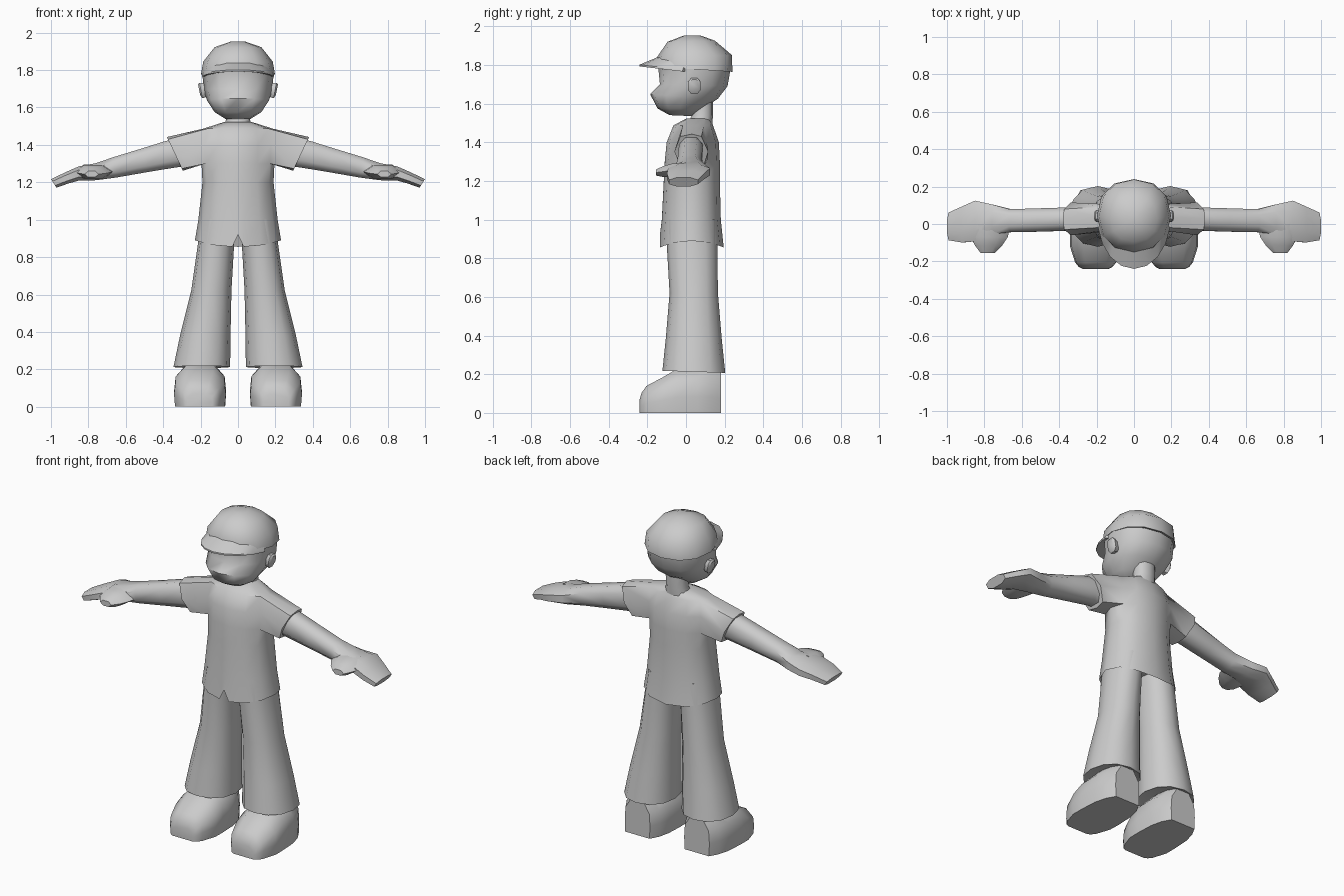
import bpy, bmesh, math

if "Cube" in bpy.data.objects:
    bpy.data.objects.remove(bpy.data.objects["Cube"])

grey = bpy.data.materials.new("plain_grey")
grey.diffuse_color = (0.6, 0.6, 0.6, 1)
grey.use_nodes = True
grey.node_tree.nodes["Principled BSDF"].inputs["Base Color"].default_value = grey.diffuse_color


def finish(name, bm, mirror=False, angle=45):
    bmesh.ops.recalc_face_normals(bm, faces=bm.faces)
    me = bpy.data.meshes.new(name)
    bm.to_mesh(me)
    bm.free()
    me.materials.append(grey)
    ob = bpy.data.objects.new(name, me)
    bpy.context.collection.objects.link(ob)
    bpy.ops.object.select_all(action='DESELECT')
    ob.select_set(True)
    bpy.context.view_layer.objects.active = ob
    bpy.ops.object.shade_smooth_by_angle(angle=math.radians(angle))
    if mirror:
        m = ob.modifiers.new("mirror", 'MIRROR')
        m.use_mirror_merge = False
    return ob


def loft(rings, bm=None, caps=(True, True)):
    """Skin a list of equally long rings of points."""
    bm = bm or bmesh.new()
    vs = [[bm.verts.new(p) for p in r] for r in rings]
    n = len(vs[0])
    for a, b in zip(vs, vs[1:]):
        for i in range(n):
            j = (i + 1) % n
            bm.faces.new((a[i], a[j], b[j], b[i]))
    if caps[0]:
        bm.faces.new(vs[0])
    if caps[1]:
        bm.faces.new(vs[-1])
    return bm, vs


TWELVE = [i * 30 for i in range(12)]


def power(v, p):
    return math.copysign(abs(v) ** p, v)


def ring_z(x0, x1, yf, yb, zf, zb=None, angles=TWELVE, p=0.9):
    """Horizontal ring, tilted from zf in front to zb behind."""
    zb = zf if zb is None else zb
    out = []
    for a in angles:
        c = power(math.cos(math.radians(a)), p)
        s = power(math.sin(math.radians(a)), p)
        t = (s + 1) / 2
        out.append(((x0 + x1) / 2 + c * (x1 - x0) / 2, yf + (yb - yf) * t, zf + (zb - zf) * t))
    return out


def ring_x(x, y0, y1, z0, z1, lean=0.0, n=8):
    """Upright ring across x; lean pushes the upper side outward."""
    out = []
    for i in range(n):
        a = 2 * math.pi * (i + 0.5) / n
        c, s = power(math.cos(a), 0.8), power(math.sin(a), 0.8)
        out.append((x + lean * s, (y0 + y1) / 2 + c * (y1 - y0) / 2, (z0 + z1) / 2 + s * (z1 - z0) / 2))
    return out


# Shirt: torso rings with a slit in the front hem
ANG = [0, 30, 60, 90, 120, 150, 180, 210, 240, 264, 270, 276, 300, 330]
rows = [(0.21, -0.11, 0.17, 0.93), (0.23, -0.135, 0.195, 0.89), (0.212, -0.125, 0.18, 1.0),
        (0.19, -0.115, 0.175, 1.2), (0.195, -0.11, 0.175, 1.30), (0.2, -0.10, 0.17, 1.40),
        (0.185, -0.065, 0.14, 1.487), (0.075, 0.0, 0.125, 1.522)]
bm, vs = loft([ring_z(-rx, rx, yf, yb, z, angles=ANG) for rx, yf, yb, z in rows])
for v, a in zip(vs[1], ANG):
    v.co.z -= 0.035 * math.sin(math.radians(a)) ** 2
vs[1][10].co.z = 0.92

# Sleeves: pull the armhole faces out to a slanted cuff
for side, cols in ((1, (13, 0, 1)), (-1, (7, 6, 5))):
    grid = [[vs[r][c] for c in cols] for r in (4, 5, 6)]
    allv = {v for r in grid for v in r}
    faces = [f for f in bm.faces if all(v in allv for v in f.verts)]
    spot = {v.co.to_tuple(4): (i, j) for i, r in enumerate(grid) for j, v in enumerate(r)}
    new = bmesh.ops.extrude_face_region(bm, geom=faces)['geom']
    for v in [g for g in new if isinstance(g, bmesh.types.BMVert)]:
        i, j = spot[v.co.to_tuple(4)]
        y = ((-0.03, 0.03, 0.09), (-0.06, 0.03, 0.115), (-0.03, 0.03, 0.08))[i][j]
        t = ((0.06, 0.0, 0.06), (0.5, 0.5, 0.5), (0.93, 1.0, 0.93))[i][j]
        v.co = (side * (0.295 + 0.085 * t), y, 1.262 + 0.18 * t)
    bmesh.ops.delete(bm, geom=[f for f in faces if f.is_valid], context='FACES')
finish("shirt", bm, angle=50)

# Arms with flat mitten hands
arm = [(0.26, -0.035, 0.09, 1.285, 1.445, 0.035), (0.36, -0.04, 0.092, 1.275, 1.425, 0.03),
       (0.50, -0.045, 0.088, 1.25, 1.385, 0.015), (0.66, -0.048, 0.083, 1.222, 1.337, 0.01),
       (0.76, -0.06, 0.11, 1.208, 1.305, 0), (0.85, -0.10, 0.132, 1.207, 1.288, 0),
       (0.915, -0.105, 0.10, 1.192, 1.255, 0.01), (0.985, -0.092, 0.066, 1.17, 1.218, 0.015)]
bm, _ = loft([ring_x(*a) for a in arm])
finish("arms", bm, mirror=True, angle=50)


# Thumbs, running forward from the palm
def ring_y(y, x0, x1, z0, z1, n=6):
    return [((x0 + x1) / 2 + math.cos(a) * (x1 - x0) / 2, y, (z0 + z1) / 2 + math.sin(a) * (z1 - z0) / 2)
            for a in (2 * math.pi * i / n for i in range(n))]


bm, _ = loft([ring_y(0.0, 0.66, 0.88, 1.215, 1.30), ring_y(-0.07, 0.675, 0.875, 1.215, 1.295),
              ring_y(-0.115, 0.705, 0.85, 1.215, 1.282), ring_y(-0.155, 0.745, 0.82, 1.225, 1.262)])
finish("thumbs", bm, mirror=True, angle=50)

# Flared trouser legs with a folded hem
leg = [(0.06, 0.32, -0.10, 0.18, 0.225, 0.215), (0.042, 0.345, -0.122, 0.203, 0.218, 0.207),
       (0.04, 0.31, -0.105, 0.185, 0.38, 0.38), (0.035, 0.25, -0.085, 0.165, 0.62, 0.62),
       (0.02, 0.213, -0.10, 0.162, 0.88, 0.88), (0.0, 0.195, -0.10, 0.16, 1.0, 1.0)]
bm, _ = loft([ring_z(*l) for l in leg])
finish("trouser_legs", bm, mirror=True)

# Shoes: flat-soled sections from toe to heel
SOLE = [(0.02, 0), (0.98, 0), (1, 0.35), (0.97, 0.7), (0.75, 0.98), (0.25, 0.98), (0.03, 0.7), (0, 0.35)]
shoe = [(-0.24, 0.135, 0.275, 0.07), (-0.23, 0.115, 0.295, 0.105), (-0.205, 0.095, 0.315, 0.142),
        (-0.12, 0.065, 0.342, 0.188), (-0.05, 0.063, 0.342, 0.23), (0.06, 0.068, 0.335, 0.24),
        (0.13, 0.085, 0.315, 0.235), (0.182, 0.115, 0.285, 0.215)]
bm, _ = loft([[(x0 + (x1 - x0) * u, y, h * w) for u, w in SOLE] for y, x0, x1, h in shoe])
finish("shoes", bm, mirror=True, angle=50)

# Neck
bm, _ = loft([ring_z(-r, r, f, b, z) for r, f, b, z in
              ((0.08, 0.005, 0.135, 1.49), (0.062, 0.03, 0.14, 1.54), (0.065, 0.03, 0.14, 1.62))])
finish("neck", bm)

# Head with a forward muzzle
head = [(0.065, -0.085, 0.03, 1.54, 1.535), (0.125, -0.148, 0.09, 1.575, 1.575),
        (0.165, -0.185, 0.165, 1.648, 1.625), (0.185, -0.135, 0.215, 1.70, 1.69),
        (0.19, -0.145, 0.228, 1.80, 1.765)]
bm, _ = loft([ring_z(-r, r, f, b, zf, zb) for r, f, b, zf, zb in head])
finish("head", bm, angle=60)

# Ears
bm, _ = loft([ring_x(0.165, 0.015, 0.07, 1.655, 1.73), ring_x(0.198, 0.008, 0.078, 1.647, 1.735, 0.008),
              ring_x(0.208, 0.018, 0.068, 1.665, 1.725, 0.006)])
finish("ears", bm, mirror=True)

# Cap crown
cap = [(0.185, -0.14, 0.225, 1.80, 1.77), (0.198, -0.15, 0.24, 1.79, 1.764),
       (0.186, -0.15, 0.238, 1.84, 1.85), (0.125, -0.095, 0.15, 1.92, 1.925),
       (0.04, -0.01, 0.075, 1.952, 1.952)]
bm, _ = loft([ring_z(-r, r, f, b, zf, zb) for r, f, b, zf, zb in cap])
finish("cap_crown", bm, angle=50)

# Cap brim: wedge sections swept around the forehead
sections = []
for i in range(9):
    a = math.radians(-80 + 20 * i)
    s, c = math.sin(a), math.cos(a)
    inner, outer = (0.17 * s, 0.03 - 0.16 * c), (0.196 * s, 0.03 - 0.27 * c)
    z = 1.765 + 0.032 * c
    sections.append([(*inner, z - 0.005), (*outer, z - 0.005), (*outer, z + 0.004), (*inner, z + 0.05)])
bm, _ = loft(sections)
finish("cap_brim", bm)
